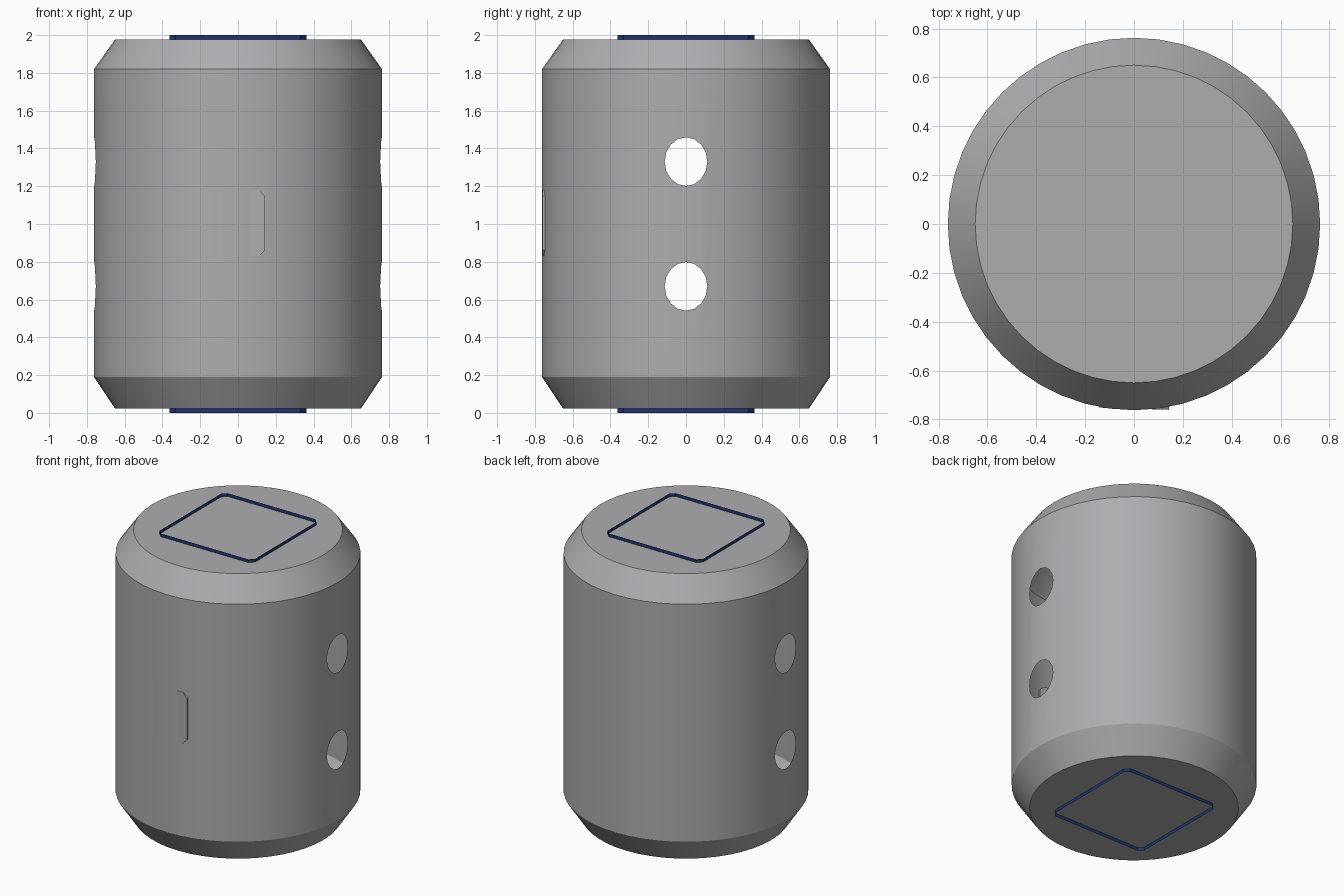
import bpy, bmesh, math

if "Cube" in bpy.data.objects:
    bpy.data.objects.remove(bpy.data.objects["Cube"])

def material(name, col):
    m = bpy.data.materials.new(name)
    m.diffuse_color = (*col, 1)
    m.use_nodes = True
    m.node_tree.nodes["Principled BSDF"].inputs["Base Color"].default_value = m.diffuse_color
    return m

GREY = material("grey", (0.42, 0.42, 0.44))
NAVY = material("navy", (0.014, 0.034, 0.15))

def add_object(name, bm, mat):
    me = bpy.data.meshes.new(name)
    bm.to_mesh(me)
    bm.free()
    me.materials.append(mat)
    ob = bpy.data.objects.new(name, me)
    bpy.context.collection.objects.link(ob)
    return ob

def loft(rings, caps=True):
    bm = bmesh.new()
    vs = [[bm.verts.new(p) for p in r] for r in rings]
    n = len(vs[0])
    for a, b in zip(vs, vs[1:]):
        for i in range(n):
            j = (i + 1) % n
            bm.faces.new((a[i], a[j], b[j], b[i]))
    if caps:
        bm.faces.new(vs[0][::-1])
        bm.faces.new(vs[-1])
    bmesh.ops.recalc_face_normals(bm, faces=bm.faces)
    return bm

def cut_rect(w, h, c):
    # rectangle outline with clipped corners
    return [(w, -h + c), (w, h - c), (w - c, h), (-w + c, h),
            (-w, h - c), (-w, -h + c), (-w + c, -h), (w - c, -h)]

def oval(n, rx, ry):
    return [(rx * math.cos(2 * math.pi * i / n), ry * math.sin(2 * math.pi * i / n)) for i in range(n)]

# hollow barrel with chamfered ends
profile = [(0.65, 0.022), (0.762, 0.19), (0.762, 1.82), (0.65, 1.978)]
body = add_object("barrel_body", loft([[(x, y, z) for x, y in oval(48, r, r)] for r, z in profile]), GREY)

# cross holes punched through the thin shell
cutters = []
for z in (0.67, 1.33):
    c = add_object("hole_cutter", loft([[(x, a, z + b) for a, b in oval(16, 0.113, 0.129)]
                                        for x in (-1, 1)]), GREY)
    c.hide_render = True
    mod = body.modifiers.new("hole", 'BOOLEAN')
    mod.operation = 'DIFFERENCE'
    mod.solver = 'EXACT'
    mod.object = c
    cutters.append(c)
bpy.context.view_layer.update()
dg = bpy.context.evaluated_depsgraph_get()
bm = bmesh.new()
bm.from_mesh(body.evaluated_get(dg).to_mesh())
body.modifiers.clear()
for c in cutters:
    bpy.data.objects.remove(c)
# remove the tunnel walls so the barrel stays an open shell
tunnel = [f for f in bm.faces if abs(f.calc_center_median().z - 1) < 0.9
          and max(v.co.x for v in f.verts) - min(v.co.x for v in f.verts) > 1]
bmesh.ops.delete(bm, geom=tunnel, context='FACES')
bm.to_mesh(body.data)
bm.free()
bpy.context.view_layer.objects.active = body
body.select_set(True)
bpy.ops.object.shade_smooth_by_angle(angle=math.radians(25))

# thin square rims on both ends
for name, z0, z1 in (("top_rim", 1.976, 2.0), ("bottom_rim", 0.0, 0.024)):
    add_object(name, loft([[(x, y, z) for x, y in cut_rect(0.362, 0.362, 0.03)]
                           for z in (z0, z1)], caps=False), NAVY)

# nearly flush front plate, tilted slightly
add_object("front_plate", loft([[(x, y - 0.03 * x, 1.005 + z) for x, z in cut_rect(0.144, 0.175, 0.033)]
                                for y in (-0.735, -0.756)]), GREY)
